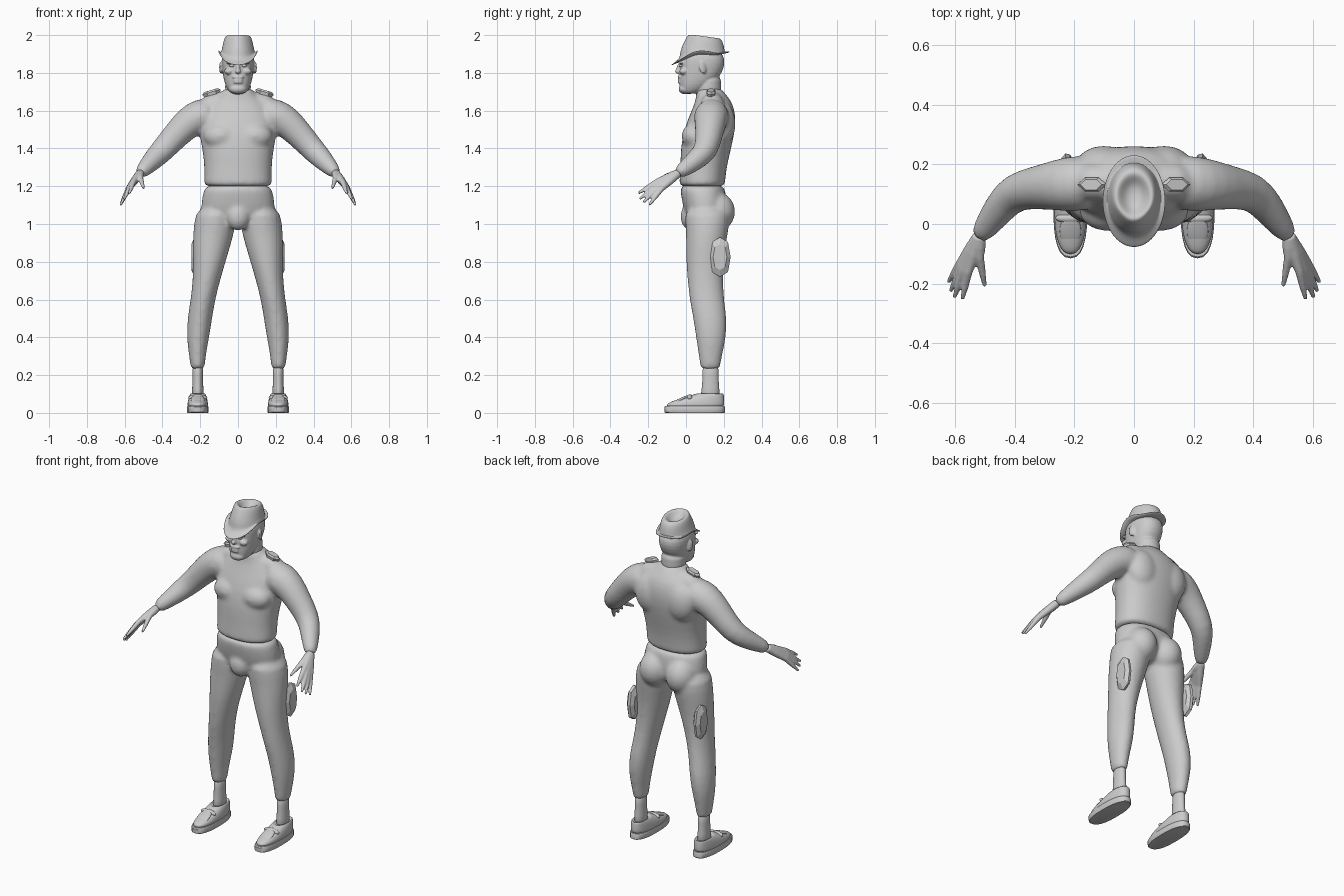
import bpy, bmesh, math
from mathutils import Vector, Matrix

if "Cube" in bpy.data.objects:
    bpy.data.objects.remove(bpy.data.objects["Cube"])

grey = bpy.data.materials.new("plain_grey")
grey.use_nodes = True
grey.diffuse_color = (0.6, 0.6, 0.6, 1)
grey.node_tree.nodes["Principled BSDF"].inputs["Base Color"].default_value = (0.6, 0.6, 0.6, 1)
SIDES = (1, -1)


def loft(bm, rings):
    """Skin a list of point rings and cap both ends."""
    loops = [[bm.verts.new(p) for p in ring] for ring in rings]
    n = len(loops[0])
    for a, b in zip(loops, loops[1:]):
        for i in range(n):
            bm.faces.new((a[i], a[(i + 1) % n], b[(i + 1) % n], b[i]))
    bm.faces.new(loops[0])
    bm.faces.new(loops[-1])


def ring(centre, u, v, ru, rv, n=24, power=1.0):
    pts = []
    for i in range(n):
        a = math.tau * i / n
        c, s = math.cos(a), math.sin(a)
        pts.append(Vector(centre) + u * math.copysign(abs(c) ** power, c) * ru
                   + v * math.copysign(abs(s) ** power, s) * rv)
    return pts


def stack(bm, rows, x=0, power=1.0):
    """Horizontal sections: z, half width, front y, back y and optional x."""
    loft(bm, [ring((r[4] if len(r) > 4 else x, (r[2] + r[3]) / 2, r[0]), Vector((1, 0, 0)),
                   Vector((0, 1, 0)), r[1], (r[3] - r[2]) / 2, 24, power) for r in rows])


def tube(bm, pts, radii, n=16):
    """Round sections square to a path."""
    pts = [Vector(p) for p in pts]
    rings = []
    for i, p in enumerate(pts):
        t = (pts[min(i + 1, len(pts) - 1)] - pts[max(i - 1, 0)]).normalized()
        v = (Vector((0, 1, 0)) - t * t.y).normalized()
        rings.append(ring(p, v.cross(t), v, radii[i], radii[i], n))
    loft(bm, rings)


def ball(bm, centre, size, tilt=(0, 0, 0)):
    m = Matrix.Translation(centre)
    for axis, angle in zip("XYZ", tilt):
        m = m @ Matrix.Rotation(angle, 4, axis)
    bmesh.ops.create_uvsphere(bm, u_segments=20, v_segments=12, radius=1,
                              matrix=m @ Matrix.Diagonal((*size, 1)))


def flip(p, s):
    return (p[0] * s, p[1], p[2])


def finish(bm, name, voxel=0, relax=0, subdiv=0, flat=False):
    bmesh.ops.recalc_face_normals(bm, faces=bm.faces[:])
    mesh = bpy.data.meshes.new(name)
    bm.to_mesh(mesh)
    bm.free()
    mesh.materials.append(grey)
    ob = bpy.data.objects.new(name, mesh)
    bpy.context.collection.objects.link(ob)
    mesh.shade_flat() if flat else mesh.shade_smooth()
    if subdiv:
        ob.modifiers.new("round", "SUBSURF").levels = subdiv
        ob.modifiers["round"].render_levels = subdiv
    if voxel:
        m = ob.modifiers.new("blend", "REMESH")
        m.mode, m.voxel_size, m.use_smooth_shade = "VOXEL", voxel, True
        m = ob.modifiers.new("relax", "SMOOTH")
        m.factor, m.iterations = 0.5, relax
    return ob


# Sweater: torso, chest, shoulders and sleeves
bm = bmesh.new()
stack(bm, [(1.195, .18, -.035, .205), (1.21, .182, -.037, .207), (1.3, .178, -.03, .215),
           (1.4, .19, -.03, .24), (1.5, .212, -.012, .262), (1.58, .2, .02, .264),
           (1.65, .15, .05, .245), (1.69, .09, .055, .205), (1.725, .074, .05, .188)], power=.9)
for s in SIDES:
    ball(bm, (s * .09, .045, 1.465), (.095, .07, .07))
    ball(bm, (s * .1, .19, 1.53), (.1, .074, .12))
    tube(bm, [flip(p, s) for p in ((0, .14, 1.655), (.1, .14, 1.645), (.19, .14, 1.605))],
         (.055, .06, .075))
    tube(bm, [flip(p, s) for p in ((.12, .14, 1.575), (.2, .135, 1.575), (.26, .13, 1.54), (.32, .122, 1.48),
                                   (.4, .11, 1.39), (.445, .06, 1.345), (.485, .005, 1.302), (.525, -.05, 1.262))],
         (.09, .097, .087, .075, .066, .058, .046, .034))
finish(bm, "sweater", .011, 8, 1)

# Trousers: pelvis, seat and legs
bm = bmesh.new()
stack(bm, [(1.212, .174, -.03, .2), (1.18, .182, -.032, .208), (1.1, .2, -.018, .22),
           (1.04, .19, 0, .21), (.99, .1, .03, .18)], power=.9)
ball(bm, (0, .025, 1.04), (.065, .055, .075))
for s in SIDES:
    ball(bm, (s * .088, .162, 1.065), (.092, .1, .105))
    stack(bm, [(z, (b - a) / 2, f, k, s * (a + b) / 2) for z, a, b, f, k in (
        (1.1, .02, .217, -.015, .235), (1.0, .008, .235, -.002, .232), (.9, .035, .241, 0, .212),
        (.8, .065, .238, 0, .2), (.7, .095, .24, .008, .196), (.6, .12, .251, .018, .202),
        (.5, .137, .268, .038, .217), (.4, .152, .272, .052, .213), (.32, .168, .262, .065, .195),
        (.25, .175, .252, .074, .182), (.228, .18, .248, .08, .178))])
finish(bm, "trousers", .011, 6, 1)

# Hands: palm bones and fingers blended together
bm = bmesh.new()
for s in SIDES:
    wrist = Vector((.518, -.042, 1.268))
    for tip, k in (((.575, -.252, 1.163), .55), ((.602, -.246, 1.132), .55),
                   ((.615, -.226, 1.114), .55), ((.622, -.195, 1.1), .55), ((.5, -.208, 1.19), .4)):
        tip = Vector(tip)
        knuckle = wrist.lerp(tip, k) + Vector((.006, -.004, .01))
        path = [wrist, wrist.lerp(knuckle, .5), knuckle, knuckle.lerp(tip, .55), tip]
        tube(bm, [flip(p, s) for p in path], (.023, .021, .015, .012, .007), 10)
finish(bm, "hands", .005, 4)

# Head: skull, neck, ears, features and short beard
bm = bmesh.new()
stack(bm, [(1.66, .068, .045, .19), (1.72, .068, .05, .185), (1.8, .072, .06, .19)])
stack(bm, [(1.688, .035, -.018, .05), (1.705, .053, -.03, .09), (1.74, .07, -.035, .14),
           (1.78, .079, -.036, .18), (1.83, .085, -.034, .203), (1.87, .088, -.032, .206),
           (1.92, .08, -.02, .19)], power=.88)
ball(bm, (0, -.005, 1.715), (.048, .035, .028))
ball(bm, (0, -.036, 1.825), (.011, .015, .032), (-.25, 0, 0))
ball(bm, (0, -.044, 1.808), (.015, .015, .012))
for z in (1.762, 1.75):
    ball(bm, (0, -.036, z), (.026, .009, .006))
ball(bm, (0, -.035, 1.778), (.032, .01, .009))
for s in SIDES:
    ball(bm, (s * .035, -.026, 1.857), (.03, .015, .009), (0, s * .15, 0))
    ball(bm, (s * .047, -.012, 1.808), (.026, .024, .018))
    ball(bm, (s * .09, .088, 1.828), (.008, .02, .034), (.2, 0, s * .35))
finish(bm, "head", .005, 2, 1)

bm = bmesh.new()
for s in SIDES:
    ball(bm, (s * .033, -.027, 1.838), (.013, .011, .008))
finish(bm, "eyes")

# Hat: curled brim and pinched, dented crown
bm = bmesh.new()
stack(bm, [(1.893, .088, -.03, .2), (1.893, .106, -.08, .232), (1.901, .107, -.081, .234),
           (1.903, .093, -.034, .206), (1.912, .089, -.032, .206), (1.95, .082, -.018, .204),
           (1.985, .075, .0, .196), (2.003, .064, .012, .18), (1.998, .05, .03, .16),
           (1.972, .03, .05, .135), (1.965, .008, .08, .105)])
for v in bm.verts:
    front = max(0, .06 - v.co.y)
    if v.co.z > 1.93:
        v.co.x *= 1 - 2.6 * front * (v.co.z - 1.93) / .07
        v.co.z -= .14 * max(0, v.co.y - .05)
    elif v.co.z < 1.904:
        v.co.z += 1.0 * max(0, abs(v.co.x) - .085) - 1.1 * front ** 1.5 * (v.co.y < .06)
        v.co.z += .25 * max(0, v.co.y - .17)
finish(bm, "hat", subdiv=2)

# Ankles and slip-on shoes
for s in SIDES:
    side = "left" if s > 0 else "right"
    bm = bmesh.new()
    stack(bm, [(.26, .03, .085, .175), (.2, .028, .087, .172), (.13, .029, .085, .175),
               (.07, .034, .07, .185)], s * .213)
    finish(bm, side + "_ankle", subdiv=1)
    bm = bmesh.new()
    stack(bm, [(0, .055, -.108, .202), (.004, .057, -.114, .206), (.03, .057, -.115, .206),
               (.036, .055, -.11, .203)], s * .213, .8)
    finish(bm, side + "_shoe_sole").modifiers.new("edges", "EDGE_SPLIT").split_angle = .6
    bm = bmesh.new()
    stack(bm, [(.025, .053, -.107, .2), (.045, .055, -.106, .203), (.06, .053, -.08, .204),
               (.074, .05, -.035, .203), (.088, .046, .012, .201), (.1, .041, .05, .2),
               (.104, .036, .06, .195), (.092, .03, .07, .185)], s * .213, .85)
    finish(bm, side + "_shoe_upper", subdiv=1)
    # Raised vamp and strap over the instep
    bm = bmesh.new()
    ball(bm, (s * .213, -.025, .07), (.036, .062, .01), (.42, 0, 0))
    ball(bm, (s * .213, .02, .08), (.051, .017, .018), (.42, 0, 0))
    finish(bm, side + "_shoe_vamp")

# Faceted thigh pads and shoulder pads: six-sided outlines with a bevelled face
X, Y, Z = Vector((1, 0, 0)), Vector((0, 1, 0)), Vector((0, 0, 1))
for s in SIDES:
    side = "left" if s > 0 else "right"
    bm = bmesh.new()
    loft(bm, [ring((s * x, .18, .825), Y, Z, .056 * k, .105 * k, 8, .8)
              for x, k in ((.2, .6), (.215, .95), (.23, 1), (.247, .65))])
    finish(bm, side + "_thigh_pad", flat=True)
    bm = bmesh.new()
    along = Vector((s * .96, 0, -.28))
    up = Vector((s * .28, 0, .96))
    base = Vector((s * .14, .132, 1.695))
    loft(bm, [ring(base + up * h, along, Y, .05 * k, .027 * k, 6)
              for h, k in ((-.015, .85), (.004, 1), (.014, .75))])
    finish(bm, side + "_shoulder_pad", flat=True)
